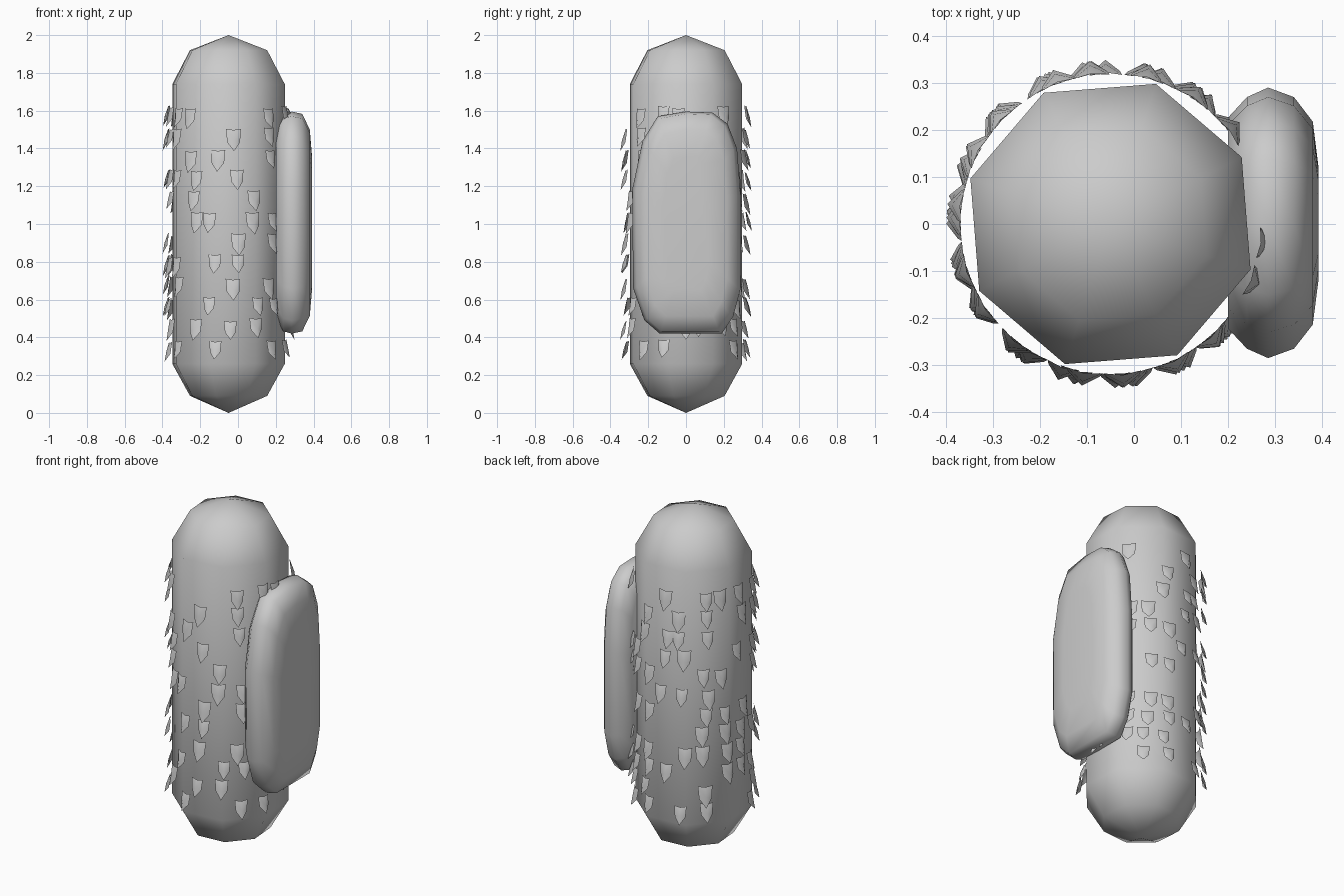
import bpy, math, random

if "Cube" in bpy.data.objects:
    bpy.data.objects.remove(bpy.data.objects["Cube"])

CX = -0.05          # body axis
random.seed(4)


def make_object(name, verts, faces):
    mesh = bpy.data.meshes.new(name)
    mesh.from_pydata(verts, [], faces)
    for p in mesh.polygons:
        p.use_smooth = True
    obj = bpy.data.objects.new(name, mesh)
    bpy.context.collection.objects.link(obj)
    return obj


def bridge(rings, n):
    """Quad faces between consecutive rings of n vertices."""
    return [(r * n + i, r * n + (i + 1) % n, (r + 1) * n + (i + 1) % n, (r + 1) * n + i)
            for r in range(rings - 1) for i in range(n)]


# Trunk: eight-sided capsule
profile = [(0.215, 0.09), (0.313, 0.26), (0.313, 1.74), (0.215, 1.92)]
N = 8
verts = []
for r, z in profile:
    for i in range(N):
        a = math.radians(27 + 45 * i)
        verts.append((CX + r * math.cos(a), r * math.sin(a), z))
faces = bridge(len(profile), N)
bottom, top = len(verts), len(verts) + 1
verts += [(CX, 0, 0), (CX, 0, 2)]
last = N * (len(profile) - 1)
for i in range(N):
    j = (i + 1) % N
    faces += [(bottom, j, i), (top, last + i, last + j)]
make_object("trunk", verts, faces)

# Side pad: rounded slab lofted outward along x
outline = [(-0.14, 0.42), (0.19, 0.42), (0.25, 0.51), (0.29, 0.66), (0.29, 1.15),
           (0.27, 1.40), (0.22, 1.53), (0.14, 1.59), (0.0, 1.595), (-0.15, 1.57),
           (-0.23, 1.44), (-0.285, 1.18), (-0.28, 0.66), (-0.22, 0.49)]
layers = [(0.20, 0.78, 0.85), (0.24, 0.93, 0.98), (0.285, 1, 1),
          (0.34, 0.93, 0.98), (0.38, 0.75, 0.84), (0.392, 0.42, 0.6)]
n = len(outline)
verts = [(x, y * sy, 1.0 + (z - 1.0) * sz) for x, sy, sz in layers for y, z in outline]
faces = bridge(len(layers), n)
faces.append(tuple(reversed(range(n))))
faces.append(tuple(range(n * (len(layers) - 1), n * len(layers))))
make_object("side_pad", verts, faces)

# Scales: pointed shields that flare outward, (sideways, down, radius)
shield = [(-0.037, 0.0, 0.318), (0.0, 0.006, 0.322), (0.037, 0.0, 0.318),
          (0.031, 0.065, 0.326), (0.0, 0.108, 0.349), (-0.031, 0.065, 0.326),
          (0.0, 0.055, 0.340)]
verts, faces = [], []
for row in range(12):
    for col in range(18):
        if random.random() < 0.36:
            continue
        ang = math.radians(-85 + 20 * col + random.uniform(-5, 5))
        z0 = 1.62 - row * 0.1125 + random.uniform(-0.01, 0.01)
        size = random.uniform(0.88, 1.1)
        base = len(verts)
        for s, d, r in shield:
            a = ang + s * size / 0.325
            verts.append((CX + r * math.cos(a), r * math.sin(a), z0 - d * size))
        for i in range(6):
            faces.append((base + 6, base + (i + 1) % 6, base + i))
make_object("scales", verts, faces)
